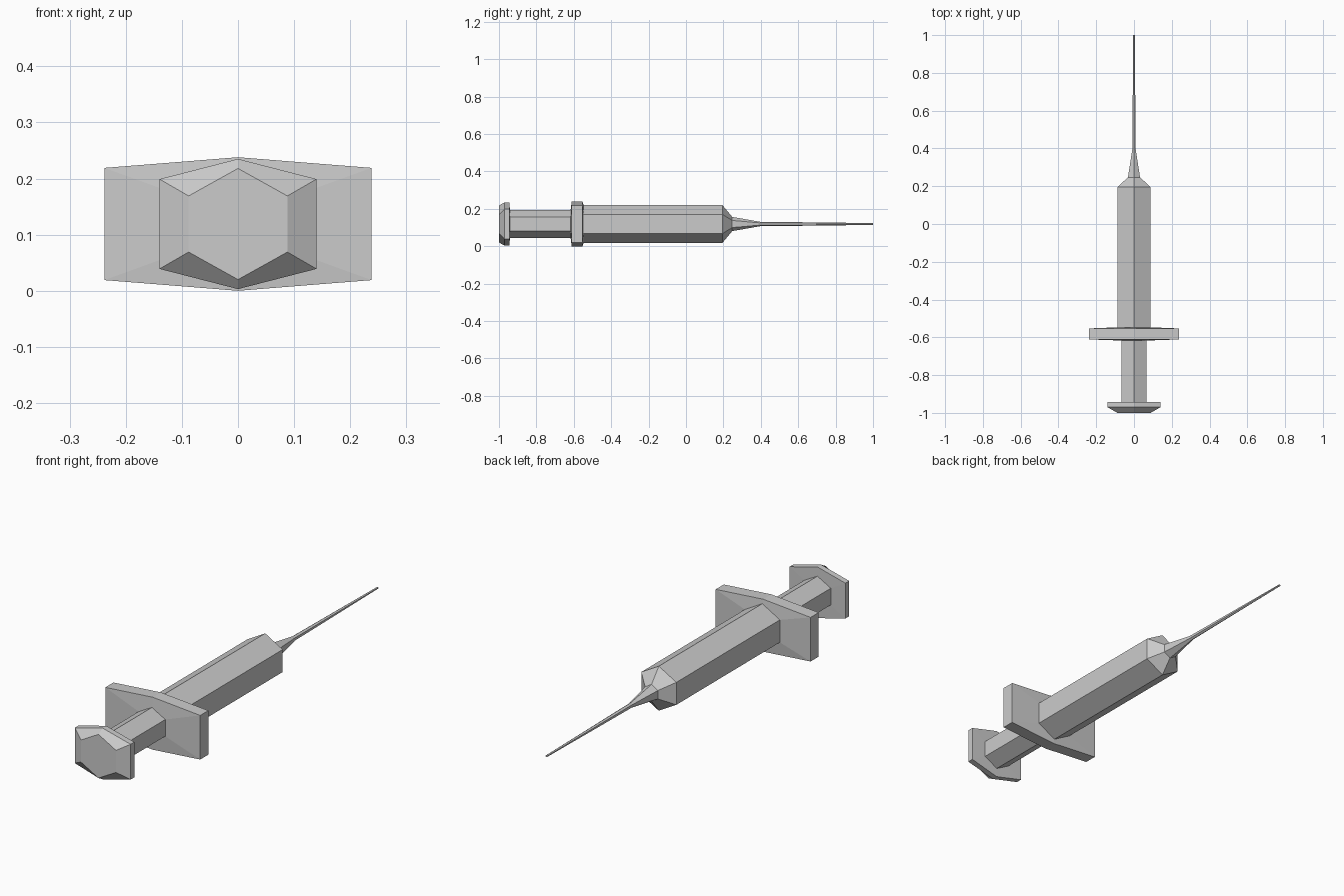
import bpy
import bmesh

if "Cube" in bpy.data.objects:
    bpy.data.objects.remove(bpy.data.objects["Cube"], do_unlink=True)

AXIS_Z = 0.119

grey = bpy.data.materials.new("plain grey")
grey.use_nodes = True
colour = (0.6, 0.6, 0.6, 1)
grey.diffuse_color = colour
grey.node_tree.nodes["Principled BSDF"].inputs["Base Color"].default_value = colour


def hex_ring(bm, y, section):
    """Six-sided cross-section: half width, shoulder height, peak height."""
    w, s, p = section
    outline = [(0, p), (w, s), (w, -s), (0, -p), (-w, -s), (-w, s)]
    return [bm.verts.new((x, y, AXIS_Z + z)) for x, z in outline]


def loft(name, stations, cap_start=False, cap_end=False):
    """Skin a run of hexagonal sections along y."""
    bm = bmesh.new()
    rings = [hex_ring(bm, y, section) for y, section in stations]
    for a, b in zip(rings, rings[1:]):
        for i in range(6):
            j = (i + 1) % 6
            bm.faces.new((a[i], a[j], b[j], b[i]))
    if cap_start:
        bm.faces.new(rings[0][::-1])
    if cap_end:
        bm.faces.new(rings[-1])
    # sections run clockwise seen from the front, so turn the skin outward
    for f in bm.faces:
        centre = f.calc_center_median()
        f.normal_update()
        middle = (stations[0][0] + stations[-1][0]) / 2
        outward = centre.copy()
        outward.z -= AXIS_Z
        outward.y -= middle
        if abs(f.normal.y) < 0.99:
            outward.y = 0
        if f.normal.dot(outward) < 0:
            f.normal_flip()
    mesh = bpy.data.meshes.new(name)
    bm.to_mesh(mesh)
    bm.free()
    mesh.materials.append(grey)
    obj = bpy.data.objects.new(name, mesh)
    bpy.context.collection.objects.link(obj)
    return obj


# Cross-sections shared by neighbouring parts
pad = (0.088, 0.05, 0.099)
rim = (0.14, 0.08, 0.116)
rod = (0.067, 0.038, 0.075)
wing = (0.238, 0.1, 0.119)
tube = (0.088, 0.051, 0.101)
collar = (0.032, 0.019, 0.038)
needle_base = (0.009, 0.006, 0.012)
needle_tip = (0.004, 0.002, 0.005)

# Plunger
loft("thumb_rest", [(-1, pad), (-0.97, rim), (-0.943, rim), (-0.942, rod)], cap_start=True)
loft("plunger_rod", [(-0.942, rod), (-0.617, rod)])

# Finger flange, its faces rising slightly towards the middle
loft("finger_flange", [(-0.617, rod), (-0.611, wing), (-0.553, wing), (-0.547, tube)])

# Barrel with tapered shoulder
loft("barrel", [(-0.547, tube), (0.195, tube), (0.247, collar)])

# Needle
loft("needle_hub", [(0.247, collar), (0.395, needle_base)])
loft("needle", [(0.395, needle_base), (1, needle_tip)], cap_end=True)
